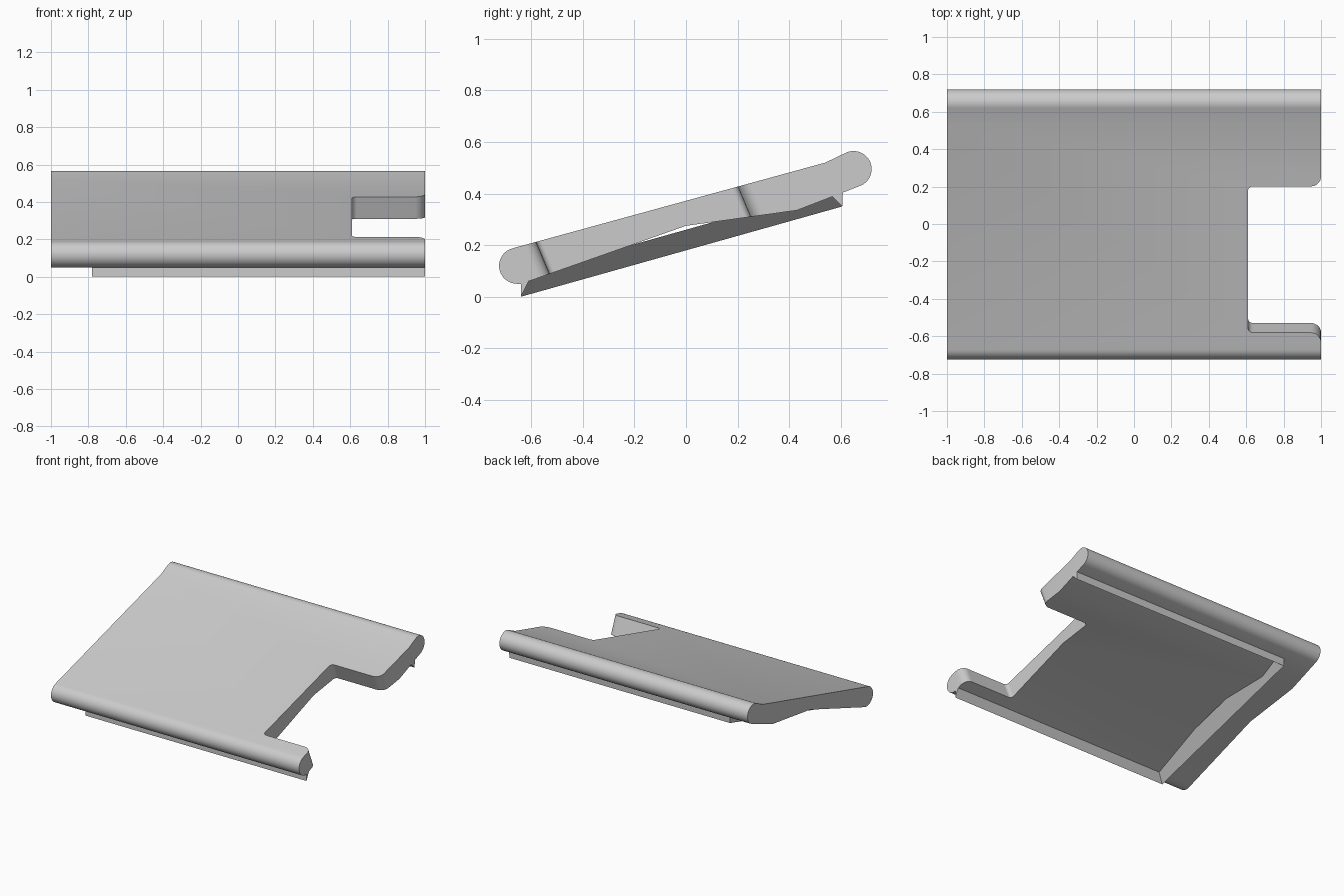
import bpy, bmesh
from math import radians, cos, sin, pi
from mathutils import Vector

if "Cube" in bpy.data.objects:
    bpy.data.objects.remove(bpy.data.objects["Cube"])

grey = bpy.data.materials.new("plain grey")
grey.use_nodes = True
colour = (0.6, 0.6, 0.6, 1)
grey.diffuse_color = colour
grey.node_tree.nodes["Principled BSDF"].inputs["Base Color"].default_value = colour


def prism(name, start, end):
    """Solid between two matching outlines."""
    bm = bmesh.new()
    a = [bm.verts.new(p) for p in start]
    b = [bm.verts.new(p) for p in end]
    bm.faces.new(a)
    bm.faces.new(b[::-1])
    for i in range(len(a)):
        j = (i + 1) % len(a)
        bm.faces.new((a[i], b[i], b[j], a[j]))
    bmesh.ops.recalc_face_normals(bm, faces=bm.faces)
    mesh = bpy.data.meshes.new(name)
    bm.to_mesh(mesh)
    bm.free()
    mesh.materials.append(grey)
    obj = bpy.data.objects.new(name, mesh)
    bpy.context.collection.objects.link(obj)
    return obj


def along_x(name, outline, x0, x1):
    return prism(name, [(x0, y, z) for y, z in outline], [(x1, y, z) for y, z in outline])


def arc(cx, cy, r, a0, a1, n):
    angles = [radians(a0 + (a1 - a0) * i / n) for i in range(n + 1)]
    return [(cx + r * cos(a), cy + r * sin(a)) for a in angles]


# Sloping panel with rounded front and rear edges
outline = arc(-0.655, 0.12, 0.07, 270, 105, 20) + [(0.54, 0.52)]
outline += arc(0.65, 0.495, 0.07, 116, -70, 22)
outline += [(0.43, 0.335), (0, 0.275), (-0.61, 0.06), (-0.64, 0.05)]
panel = along_x("panel", outline, -1, 1)

# Notch cutter: small inner fillets, flared rounded mouth
h, r, R = 0.405, 0.025, 0.055
half = [(1.2, h + R)] + arc(1 - R, h + R, R, 0, -90, 8) + arc(0.61 + r, h - r, r, 90, 180, 6)
shape = half + [(x, -v) for x, v in reversed(half)]
centre = Vector((0, -0.19, 0.32))
slope = Vector((0, 0.963, 0.271))
down = Vector((0, 0.385, -0.923))
flat = [centre + Vector((x, 0, 0)) + slope * v for x, v in shape]
cutter = prism("notch_cutter", [p - down * 0.3 for p in flat], [p + down * 0.4 for p in flat])
cut = panel.modifiers.new("notch", "BOOLEAN")
cut.operation = "DIFFERENCE"
cut.solver = "EXACT"
cut.object = cutter
bpy.context.view_layer.objects.active = panel
bpy.ops.object.modifier_apply(modifier=cut.name)
bpy.data.objects.remove(cutter)
bpy.ops.object.select_all(action="DESELECT")
panel.select_set(True)
bpy.ops.object.shade_smooth_by_angle(angle=radians(30))

# Tapered lips under the front and rear edges
along_x("front_lip", [(-0.64, 0), (-0.61, 0.06), (-0.61, 0.08), (-0.64, 0.08)], -0.78, 1)
along_x("rear_lip", [(0.606, 0.35), (0.565, 0.39), (0.565, 0.42), (0.609, 0.42)], -0.78, 1)


# Tapered side rail joining the lips
def rail_end(y, z):
    return [(-0.78, y, z), (-0.70, y, z + 0.08), (-0.78, y, z + 0.08)]


prism("side_rail", rail_end(-0.64, 0), rail_end(0.606, 0.35))
